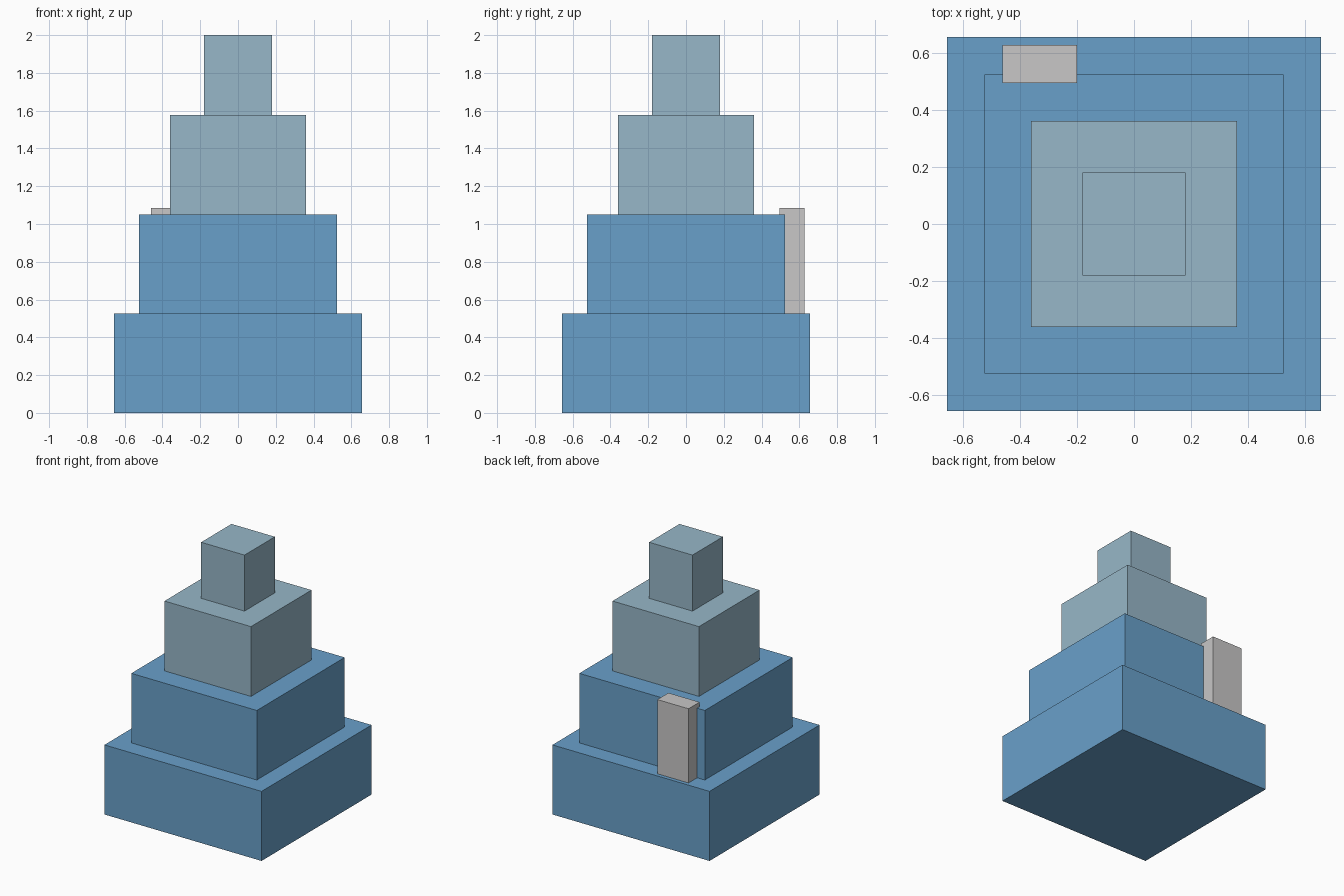
import bpy

default_cube = bpy.data.objects.get("Cube")
if default_cube:
    bpy.data.objects.remove(default_cube, do_unlink=True)


def make_material(name, rgb):
    mat = bpy.data.materials.new(name)
    mat.use_nodes = True
    color = (*rgb, 1.0)
    mat.diffuse_color = color
    mat.node_tree.nodes["Principled BSDF"].inputs["Base Color"].default_value = color
    return mat


def add_box(name, x, y, z, mat):
    """Box spanning the (low, high) range given for each axis."""
    spans = (x, y, z)
    center = [(low + high) / 2 for low, high in spans]
    bpy.ops.mesh.primitive_cube_add(size=1, location=center)
    box = bpy.context.object
    box.name = name
    box.scale = [high - low for low, high in spans]
    bpy.ops.object.transform_apply(location=False, rotation=False, scale=True)
    box.data.materials.append(mat)
    return box


blue = make_material("blue", (0.141, 0.352, 0.59))
pale_blue = make_material("pale blue", (0.309, 0.474, 0.578))
light_gray = make_material("light gray", (0.578, 0.571, 0.571))

# Stacked square tiers: name, half width, height of the top, material
tiers = [
    ("base_tier", 0.656, 0.525, blue),
    ("second_tier", 0.524, 1.05, blue),
    ("third_tier", 0.361, 1.577, pale_blue),
    ("top_tier", 0.181, 2.0, pale_blue),
]
bottom = 0.0
for name, half, top, mat in tiers:
    add_box(name, (-half, half), (-half, half), (bottom, top), mat)
    bottom = top

# Upright block on the rear ledge
add_box("rear_block", (-0.46, -0.2), (0.495, 0.627), (0.525, 1.085), light_gray)
